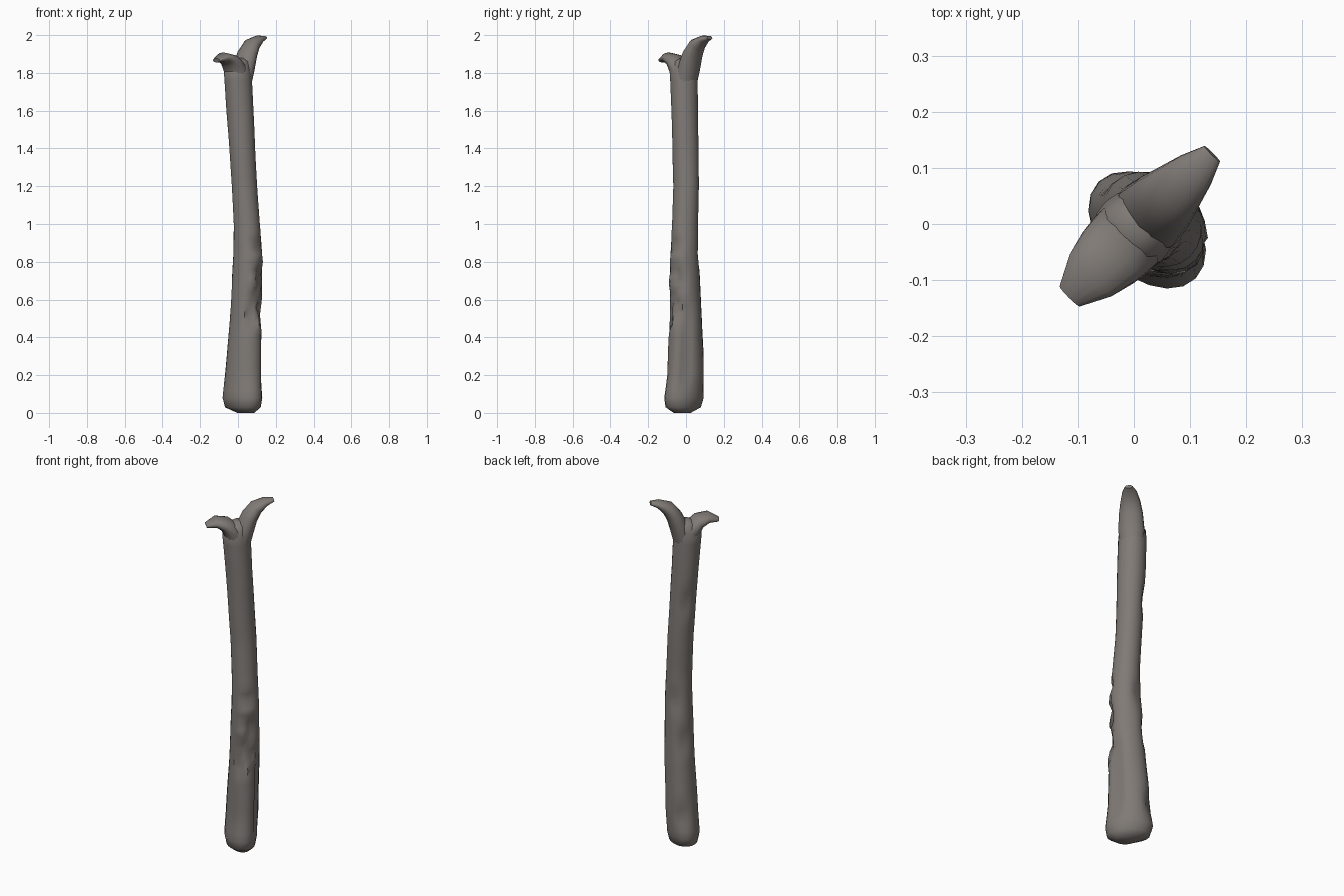
import bpy, bmesh, math
from mathutils import Vector, noise

cube = bpy.data.objects.get("Cube")
if cube:
    bpy.data.objects.remove(cube, do_unlink=True)

# One weathered grey-brown colour
COLOUR = (0.215, 0.195, 0.18, 1)
mat = bpy.data.materials.new("weathered grey brown")
mat.use_nodes = True
mat.diffuse_color = COLOUR
bsdf = mat.node_tree.nodes["Principled BSDF"]
bsdf.inputs["Base Color"].default_value = COLOUR
bsdf.inputs["Roughness"].default_value = 0.9

# Diagonal axes: ACROSS is the wide way of the foot, ALONG is the way the fork spreads
ACROSS = Vector((1, -1, 0)).normalized()
ALONG = Vector((1, 1, 0)).normalized()
UP = Vector((0, 0, 1))


def loft(name, rings, sharp_angle):
    """Skin a list of equal rings and close both ends."""
    bm = bmesh.new()
    rows = [[bm.verts.new(p) for p in ring] for ring in rings]
    n = len(rows[0])
    for low, high in zip(rows, rows[1:]):
        for i in range(n):
            j = (i + 1) % n
            bm.faces.new((low[i], low[j], high[j], high[i]))
    bm.faces.new(rows[0])
    bm.faces.new(rows[-1])
    bmesh.ops.recalc_face_normals(bm, faces=bm.faces)
    mesh = bpy.data.meshes.new(name)
    bm.to_mesh(mesh)
    bm.free()
    mesh.materials.append(mat)
    obj = bpy.data.objects.new(name, mesh)
    bpy.context.collection.objects.link(obj)
    bpy.ops.object.select_all(action="DESELECT")
    obj.select_set(True)
    bpy.context.view_layer.objects.active = obj
    bpy.ops.object.shade_smooth_by_angle(angle=math.radians(sharp_angle))
    return obj


def sample(rows, z):
    """Interpolate the stations at height z."""
    for a, b in zip(rows, rows[1:]):
        if z <= b[0]:
            f = (z - a[0]) / (b[0] - a[0])
            return [p + (q - p) * f for p, q in zip(a, b)]
    return rows[-1]


def bump(x, centre, width):
    return max(0, 1 - abs(x - centre) / width)


def turn(a, b):
    """Smallest difference between two angles."""
    return abs((a - b + math.pi) % math.tau - math.pi)


# Shaft stations: height, centre x, centre y, half width across, half width along
STATIONS = [
    (0.00, 0.040, -0.02, 0.050, 0.040),
    (0.03, 0.026, -0.015, 0.110, 0.075),
    (0.08, 0.025, -0.012, 0.122, 0.085),
    (0.20, 0.030, -0.003, 0.112, 0.085),
    (0.50, 0.042, 0.000, 0.092, 0.080),
    (0.85, 0.053, -0.008, 0.080, 0.070),
    (1.00, 0.046, -0.006, 0.070, 0.068),
    (1.20, 0.035, 0.000, 0.068, 0.068),
    (1.60, 0.010, -0.007, 0.072, 0.070),
    (1.80, 0.000, -0.012, 0.072, 0.075),
    (1.86, 0.005, -0.006, 0.055, 0.055),
    (1.88, 0.005, -0.003, 0.025, 0.025),
]
SIDES = 20
heights = [0, 0.03] + [0.08 + 0.04 * i for i in range(44)] + [1.83, 1.86, 1.88]

shaft = []
for z in heights:
    _, cx, cy, a, b = sample(STATIONS, z)
    ring = []
    for i in range(SIDES):
        t = math.tau * i / SIDES
        d = ACROSS * math.cos(t) * a + ALONG * math.sin(t) * b
        p = Vector((cx, cy, z)) + d
        rough = noise.noise(Vector((d.x * 22, d.y * 22, z * 13)))
        scale = 1 + 0.05 * noise.noise(Vector((d.x * 9, d.y * 9, z * 3)))
        # Ragged gouge on the front side
        gouge = min(1, 2 * bump(t if t < math.pi else t - math.tau, 0, 0.9))
        gouge *= min(1, 3 * bump(z, 0.68, 0.27))
        scale -= gouge * (0.12 + 0.45 * rough)
        # Long split up the right side of the foot
        scale -= 0.24 * bump(t, 0.95, 0.45) * min(1, 2 * bump(z, 0.35, 0.28))
        # Shallow dents on the back
        for zc, tc in ((0.2, 2.9), (0.62, 3.3), (0.85, 2.6), (1.42, 3.2)):
            scale -= 0.22 * bump(z, zc, 0.1) * bump(turn(t, tc), 0, 0.6)
        ring.append(Vector((cx, cy, z)) + d * min(scale, 1.12))
    shaft.append(ring)
loft("shaft", shaft, 50)


def prong(name, stations, sides=14):
    """Flattened branch; stations: distance out, height, half thickness, half width."""
    rings = []
    for k, (u, z, thick, wide) in enumerate(stations):
        u0, z0 = stations[max(k - 1, 0)][:2]
        u1, z1 = stations[min(k + 1, len(stations) - 1)][:2]
        tangent = (ALONG * (u1 - u0) + UP * (z1 - z0)).normalized()
        normal = tangent.cross(ACROSS)
        centre = ALONG * u + UP * z + ACROSS * 0.01
        rings.append([centre + normal * math.cos(t) * thick + ACROSS * math.sin(t) * wide
                      for t in (math.tau * i / sides for i in range(sides))])
    return loft(name, rings, 60)


# Fork at the top
prong("tall_prong", [(0.005, 1.72, 0.05, 0.06), (0.03, 1.82, 0.05, 0.068),
                     (0.06, 1.90, 0.043, 0.062), (0.095, 1.95, 0.037, 0.052),
                     (0.145, 1.978, 0.021, 0.038), (0.187, 1.986, 0.010, 0.020)])
prong("short_prong", [(-0.01, 1.74, 0.05, 0.06), (-0.03, 1.82, 0.052, 0.07),
                      (-0.07, 1.865, 0.037, 0.066), (-0.12, 1.882, 0.026, 0.054),
                      (-0.172, 1.866, 0.011, 0.026)])
